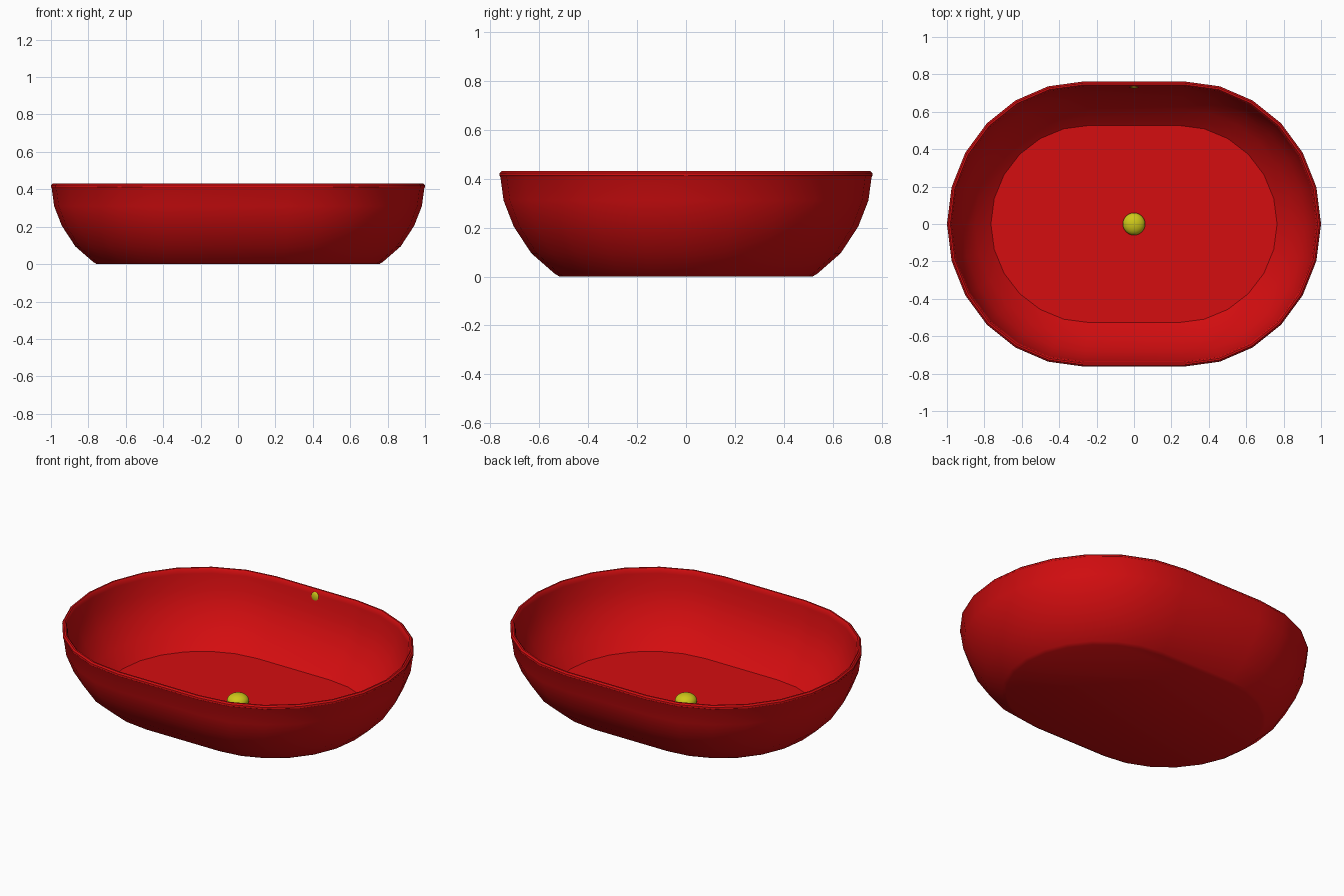
import bpy, bmesh, math
from mathutils import Matrix

cube = bpy.data.objects.get("Cube")
if cube:
    bpy.data.objects.remove(cube, do_unlink=True)


def material(name, colour):
    mat = bpy.data.materials.new(name)
    mat.use_nodes = True
    mat.diffuse_color = colour
    mat.node_tree.nodes["Principled BSDF"].inputs["Base Color"].default_value = colour
    return mat


red = material("red", (0.66, 0.004, 0.005, 1))
yellow = material("yellow", (0.62, 0.58, 0.01, 1))


def add_object(name, bm, mat, angle):
    mesh = bpy.data.meshes.new(name)
    bmesh.ops.recalc_face_normals(bm, faces=bm.faces)
    bm.to_mesh(mesh)
    bm.free()
    mesh.materials.append(mat)
    obj = bpy.data.objects.new(name, mesh)
    bpy.context.collection.objects.link(obj)
    bpy.ops.object.select_all(action='DESELECT')
    obj.select_set(True)
    bpy.context.view_layer.objects.active = obj
    bpy.ops.object.shade_smooth_by_angle(angle=math.radians(angle))
    return obj


def outline(inset, z):
    """Stadium ring: two half rounds joined by short straight sides."""
    half = 0.27 - 0.13 * inset
    rx = 1.0 - inset - half
    ry = 0.762 - inset
    points = []
    for side in (1, -1):
        for i in range(13):
            a = math.radians(-90 + 15 * i)
            points.append((side * (half + rx * math.cos(a)), side * ry * math.sin(a), z))
    return points


# Basin shell: (inset, height) up the outside, over the rim, down the inside
profile = [
    (0.245, 0.0), (0.225, 0.012), (0.13, 0.095), (0.058, 0.205), (0.017, 0.31),
    (0.004, 0.405), (0.0, 0.412), (0.001, 0.422), (0.009, 0.43),
    (0.018, 0.43), (0.025, 0.422), (0.029, 0.40), (0.042, 0.31),
    (0.083, 0.21), (0.15, 0.108), (0.235, 0.03),
]
bm = bmesh.new()
rings = [[bm.verts.new(p) for p in outline(*step)] for step in profile]
for low, high in zip(rings, rings[1:]):
    for i in range(len(low)):
        j = (i + 1) % len(low)
        bm.faces.new((low[i], low[j], high[j], high[i]))
bm.faces.new(rings[0][::-1])
bm.faces.new(rings[-1])
add_object("basin", bm, red, 32)


# Domed plug and overflow button
def button(name, centre, radii):
    bm = bmesh.new()
    bmesh.ops.create_uvsphere(
        bm, u_segments=24, v_segments=14, radius=1,
        matrix=Matrix.Translation(centre) @ Matrix.Diagonal((*radii, 1)))
    add_object(name, bm, yellow, 60)


button("drain_plug", (0, 0, 0.045), (0.06, 0.06, 0.04))
button("overflow_button", (0, 0.737, 0.385), (0.027, 0.012, 0.03))
